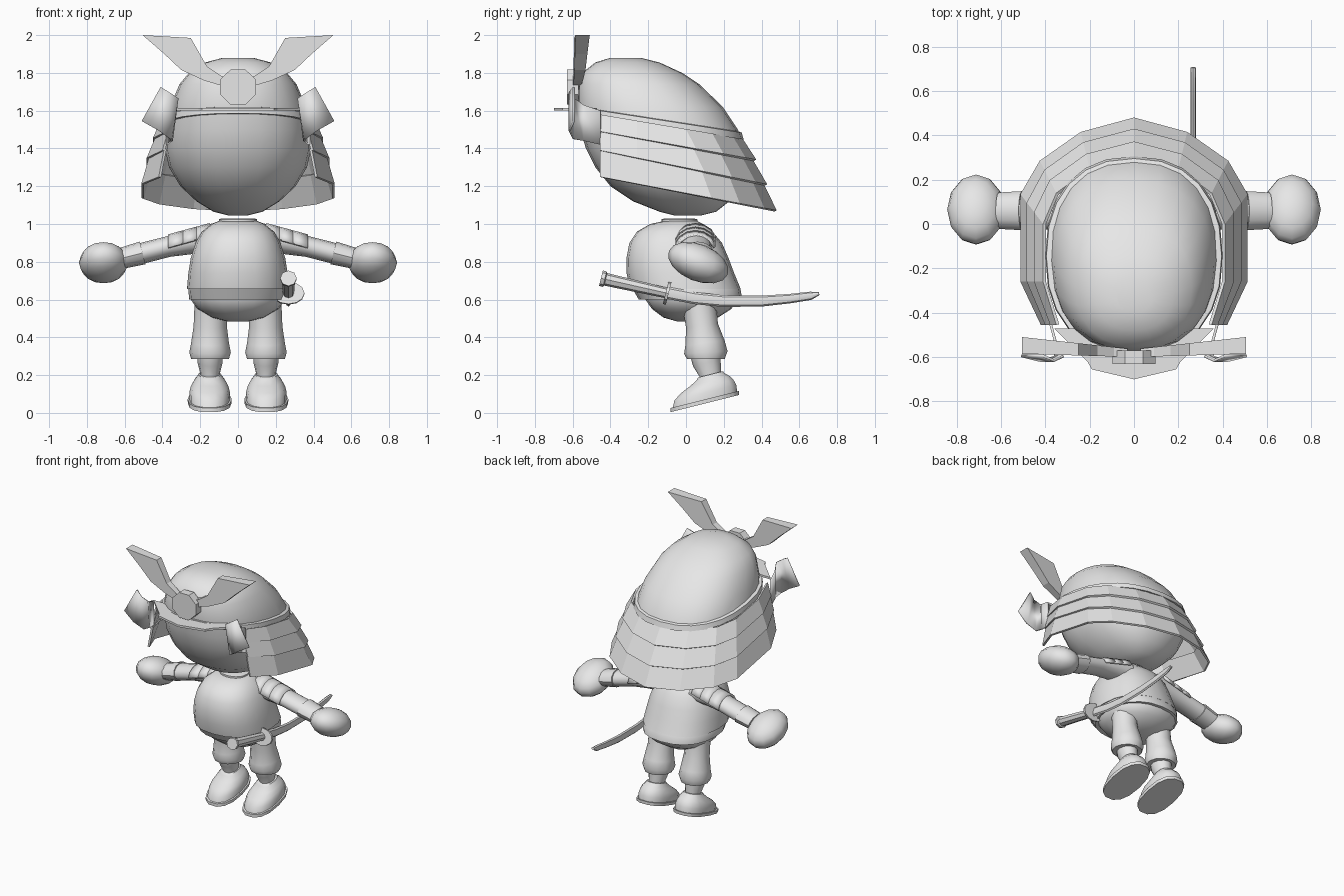
import bpy, bmesh, math
from mathutils import Vector, Matrix

if "Cube" in bpy.data.objects:
    bpy.data.objects.remove(bpy.data.objects["Cube"])

GREY = bpy.data.materials.new("plain grey")
GREY.diffuse_color = (0.8, 0.8, 0.8, 1)
GREY.use_nodes = True
GREY.node_tree.nodes["Principled BSDF"].inputs["Base Color"].default_value = GREY.diffuse_color


def finish(name, bm, mirror=False, smooth=35, thick=0):
    bmesh.ops.recalc_face_normals(bm, faces=bm.faces)
    me = bpy.data.meshes.new(name)
    bm.to_mesh(me)
    bm.free()
    ob = bpy.data.objects.new(name, me)
    bpy.context.collection.objects.link(ob)
    me.materials.append(GREY)
    if smooth:
        bpy.ops.object.select_all(action='DESELECT')
        ob.select_set(True)
        bpy.context.view_layer.objects.active = ob
        bpy.ops.object.shade_smooth_by_angle(angle=math.radians(smooth))
    if thick:
        ob.modifiers.new("thickness", 'SOLIDIFY').thickness = thick
    if mirror:
        m = ob.modifiers.new("mirror", 'MIRROR')
        m.use_clip = m.use_mirror_merge = False
    return ob


def skin(rings, caps=True, closed=True):
    """Join rows of points with quads."""
    bm = bmesh.new()
    rows = [[bm.verts.new(p) for p in r] for r in rings]
    n = len(rows[0])
    for a, b in zip(rows, rows[1:]):
        for i in range(n if closed else n - 1):
            j = (i + 1) % n
            bm.faces.new((a[i], a[j], b[j], b[i]))
    if caps and closed:
        bm.faces.new(rows[0])
        bm.faces.new(rows[-1])
    return bm


def loft(rings, n=20, power=2.3, shear=0, x=0, y0=0):
    """Stack of rounded outlines, each given as (z, front y, back y, half width)."""
    out = []
    for z, yf, yb, hw in rings:
        row = []
        for i in range(n):
            a = 2 * math.pi * i / n
            c, s = math.cos(a), math.sin(a)
            px = math.copysign(abs(c) ** (2 / power), c) * hw
            py = (yf + yb) / 2 + math.copysign(abs(s) ** (2 / power), s) * (yb - yf) / 2
            row.append((x + px, py, z + shear * (py - y0)))
        out.append(row)
    return skin(out)


def tube(pts, ref, n=12):
    """Tube through (x, y, z, radius along ref, other radius)."""
    out = []
    P = [Vector(p[:3]) for p in pts]
    for i, p in enumerate(pts):
        t = (P[min(i + 1, len(P) - 1)] - P[max(i - 1, 0)]).normalized()
        u = Vector(ref)
        u = (u - t * u.dot(t)).normalized()
        v = t.cross(u)
        out.append([P[i] + u * p[3] * math.cos(2 * math.pi * k / n)
                    + v * p[4] * math.sin(2 * math.pi * k / n) for k in range(n)])
    return skin(out)


def plate(outline, z_or_y, axis, thick):
    """Flat polygon with thickness along y or z."""
    def pt(a, b, o):
        return (a, b, z_or_y + o) if axis == 'z' else (a, z_or_y + o, b)
    return skin([[pt(a, b, o) for a, b in outline] for o in (0, thick)])


# Head and helmet dome share one egg shape, parted along the sloping rim
EGG = [(1.045, -.06, .08, .05), (1.065, -.14, .16, .13), (1.12, -.28, .23, .22),
       (1.2, -.40, .28, .305), (1.3, -.48, .30, .365), (1.4, -.53, .305, .387),
       (1.5, -.56, .275, .382), (1.62, -.575, .195, .36), (1.74, -.572, .07, .31),
       (1.8, -.55, -.02, .26), (1.855, -.48, -.14, .175), (1.88, -.40, -.24, .08)]
for name, upper in (("head", False), ("helmet_dome", True)):
    bm = loft(EGG, 24)
    bmesh.ops.bisect_plane(bm, geom=bm.verts[:] + bm.edges[:] + bm.faces[:],
                           plane_co=(0, -.455, 1.58), plane_no=(0, .155, 1),
                           clear_inner=upper, clear_outer=not upper)
    finish(name, bm, smooth=50)

# Helmet rim and visor
finish("helmet_rim", loft([(1.565, -.575, .295, .385), (1.565, -.59, .305, .40),
                           (1.6, -.585, .295, .395), (1.605, -.56, .27, .36)],
                          24, 2.3, -.155, 0, -.455), smooth=30)
half = [(.36, -.47), (.21, -.62), (.19, -.655)]
finish("visor", plate(half + [(0, -.70)] + [(-x, y) for x, y in half[::-1]],
                      1.6, 'z', .015), smooth=0)

# Neck guard: three flaring layers
INNER = [(.35, -.455), (.41, -.26), (.41, 0), (.35, .14), (.20, .25), (0, .30)]
OUTER = [(.42, -.455), (.512, -.26), (.512, .135), (.425, .285), (.24, .415), (0, .48)]


def guard_row(t, z, slope):
    h = [(a[0] + (b[0] - a[0]) * t, a[1] + (b[1] - a[1]) * t) for a, b in zip(INNER, OUTER)]
    full = h + [(-x, y) for x, y in h[-2::-1]]
    return [(x, y, z + slope * (y + .455)) for x, y in full]


LAYERS = [(0, 1.58, -.17, .4, 1.49, -.18), (.25, 1.5, -.18, .72, 1.39, -.203),
          (.58, 1.4, -.2, 1, 1.25, -.19)]
for i, (t0, z0, s0, t1, z1, s1) in enumerate(LAYERS):
    finish(f"neck_guard_{i + 1}", skin([guard_row(t0, z0, s0), guard_row(t1, z1, s1)],
                                       closed=False), smooth=0, thick=.014)

# Curled side flaps
FLAP = [(.37, -.45, 1.42, 1.60), (.345, -.54, 1.44, 1.63), (.35, -.60, 1.45, 1.665)]
low = [(x, y, a) for x, y, a, b in FLAP] + [(.42, -.622, 1.495), (.51, -.60, 1.545)]
top = [(x - (.035 if i == 2 else 0), y, b) for i, (x, y, a, b) in enumerate(FLAP)]
top += [(.36, -.622, 1.695), (.41, -.60, 1.725)]
finish("side_flap", skin([low, top], closed=False), mirror=True, smooth=40, thick=.012)

# Crest horns widen in depth toward the tips
HORN = [(.03, 1.70), (.08, 1.73), (.18, 1.76), (.30, 1.815), (.39, 1.9), (.505, 2.0),
        (.25, 1.985), (.165, 1.835), (.09, 1.785), (.03, 1.77)]
finish("crest_horn", skin([[(x, -.60 + .03 * x, z) for x, z in HORN],
                           [(x, -.565 + .11 * x, z) for x, z in HORN]]), mirror=True, smooth=0)
MEDAL = [(.104 * math.cos(math.pi * (k + .5) / 4), 1.725 + .1 * math.sin(math.pi * (k + .5) / 4))
         for k in range(8)]
finish("crest_medallion", plate(MEDAL, -.63, 'y', .06), smooth=0)

# Torso: lower bowl, belt edge, breastplate and neck
finish("hips", loft([(.485, -.05, .08, .06), (.505, -.12, .17, .14), (.55, -.18, .24, .215),
                     (.6, -.215, .275, .25), (.66, -.22, .27, .252)]), smooth=50)
finish("belt", loft([(.60, -.22, .28, .25), (.60, -.25, .298, .258), (.66, -.285, .288, .264),
                     (.68, -.28, .27, .25)]), smooth=40)
finish("breastplate", loft([(.655, -.25, .25, .24), (.655, -.295, .29, .27),
                            (.74, -.315, .255, .263), (.82, -.315, .225, .25),
                            (.9, -.30, .19, .225), (.96, -.26, .14, .19),
                            (1.0, -.19, .09, .14), (1.015, -.12, .06, .105)]), smooth=50)
finish("neck", loft([(.98, -.13, .06, .10), (1.025, -.13, .06, .10), (1.03, -.11, .04, .085)]))

# Arms, cuffs and hands
finish("arm", tube([(.12, .05, .925, .09, .08), (.25, .05, .908, .085, .068),
                    (.37, .055, .88, .08, .055), (.52, .06, .842, .08, .055)], (0, 1, 0)),
       mirror=True, smooth=50)
finish("cuff", tube([(.505, .06, .847, .088, .062), (.61, .06, .82, .082, .056)], (0, 1, 0)),
       mirror=True, smooth=40)
bm = bmesh.new()
bmesh.ops.create_uvsphere(bm, u_segments=12, v_segments=8, radius=1, matrix=(
    Matrix.Translation((.712, .065, .795)) @ Matrix.Rotation(math.radians(-22), 4, 'X')
    @ Matrix.Diagonal((.13, .168, .098, 1))))
finish("hand", bm, mirror=True, smooth=50)

# Shoulder plates step down along the arm
for i in range(3):
    x0, z0 = .15 + .07 * i, 1.005 - .019 * i
    rows = []
    for x, z in ((x0, z0), (x0 + .08, z0 - .022)):
        rows.append([(x, .05 + .11 * math.sin(a), z - .09 * (1 - math.cos(a)))
                     for a in [math.radians(-75 + 25 * k) for k in range(7)]])
    finish(f"shoulder_plate_{i + 1}", skin(rows, closed=False), mirror=True, smooth=30, thick=.014)

# Trousers, shins and shoes
finish("trouser_leg", tube([(.145, .07, .58, .085, .09), (.147, .085, .46, .088, .085),
                            (.148, .1, .37, .1, .105), (.148, .105, .32, .11, .115),
                            (.148, .105, .285, .1, .1)], (1, 0, 0)), mirror=True, smooth=50)
finish("shin", tube([(.148, .105, .3, .068, .08), (.148, .11, .265, .066, .075),
                     (.148, .13, .2, .05, .058), (.148, .13, .15, .05, .058)], (1, 0, 0)),
       mirror=True, smooth=50)
finish("sole", loft([(.003, -.085, .285, .115), (.025, -.085, .285, .117)],
                    14, 2.4, .25, .15, -.085), mirror=True, smooth=40)
finish("shoe", loft([(.02, -.075, .275, .107), (.06, -.065, .27, .108), (.09, -.03, .255, .1),
                     (.115, .02, .235, .085), (.138, .055, .205, .068), (.15, .062, .197, .06)],
                    14, 2.3, .25, .15, -.085), mirror=True, smooth=50)

# Sword at the hip: curved blade, guard and grip
BLADE = [(-.1, .636, .032), (.05, .607, .032), (.2, .592, .031), (.4, .592, .029),
         (.55, .605, .025), (.66, .62, .022), (.705, .632, .008)]
finish("sword_blade", tube([(.267, y, z, .013, r) for y, z, r in BLADE], (1, 0, 0), 8), smooth=30)
finish("sword_guard", tube([(.267, -.108, .635, .085, .06), (.267, -.092, .631, .085, .06)],
                           (1, 0, 0), 12), smooth=30)
finish("sword_grip", tube([(.267, -.45, .713, .044, .042), (.267, -.43, .708, .044, .042),
                           (.267, -.425, .707, .036, .034), (.267, -.1, .634, .03, .028)],
                          (1, 0, 0), 8), smooth=30)
